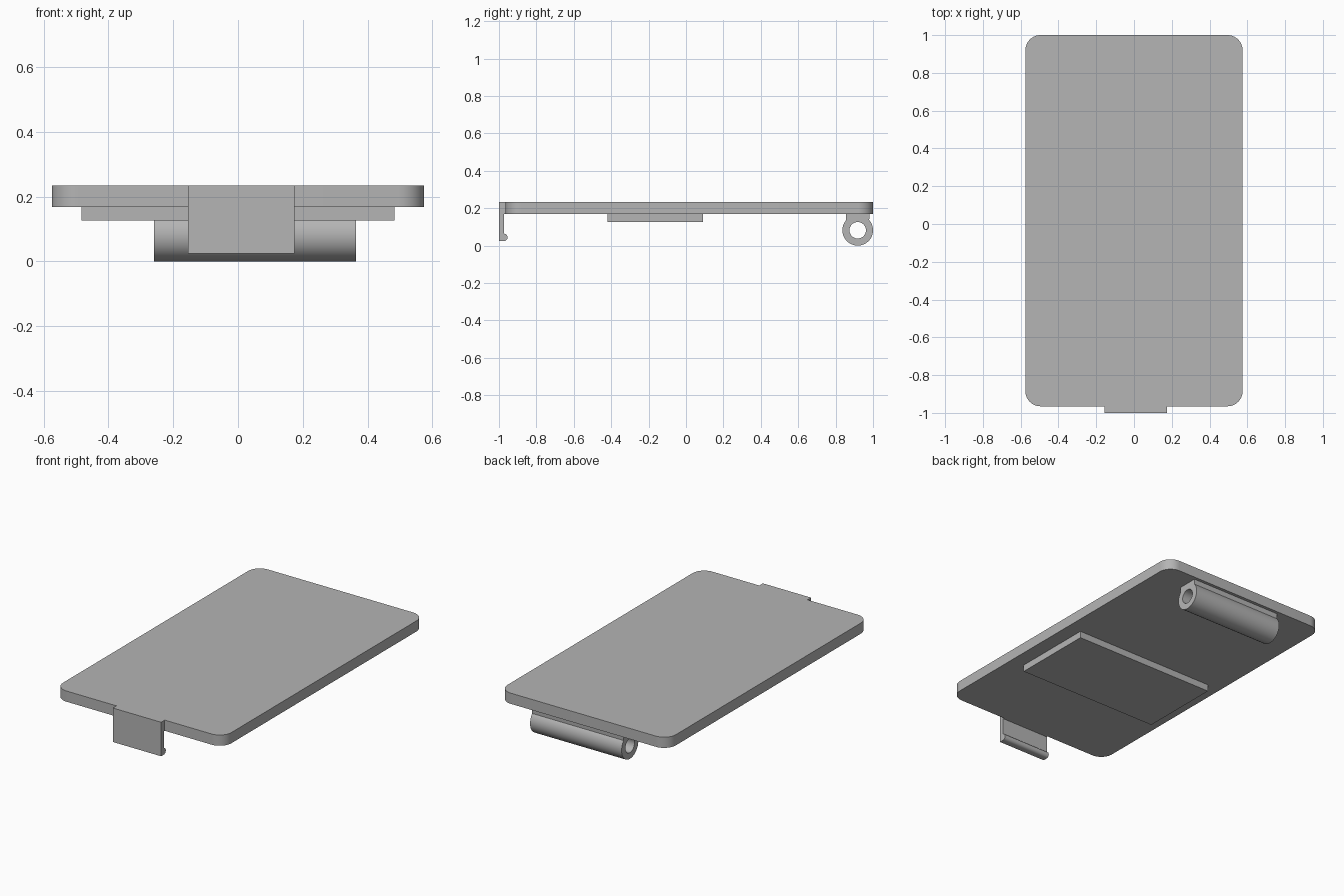
import bpy, bmesh, math
from mathutils import Vector

cube = bpy.data.objects.get("Cube")
if cube:
    bpy.data.objects.remove(cube, do_unlink=True)

grey = bpy.data.materials.new("plain grey")
grey.use_nodes = True
colour = (0.46, 0.46, 0.46, 1)
grey.diffuse_color = colour
grey.node_tree.nodes["Principled BSDF"].inputs["Base Color"].default_value = colour


def finish(name, bm, smooth=False):
    bmesh.ops.recalc_face_normals(bm, faces=bm.faces)
    mesh = bpy.data.meshes.new(name)
    bm.to_mesh(mesh)
    bm.free()
    mesh.materials.append(grey)
    obj = bpy.data.objects.new(name, mesh)
    bpy.context.collection.objects.link(obj)
    if smooth:
        bpy.ops.object.select_all(action='DESELECT')
        obj.select_set(True)
        bpy.context.view_layer.objects.active = obj
        bpy.ops.object.shade_smooth_by_angle(angle=math.radians(35))
    return obj


def extrude(name, points, direction, smooth=False):
    """Extrude a closed outline along a direction."""
    bm = bmesh.new()
    face = bm.faces.new([bm.verts.new(p) for p in points])
    new = bmesh.ops.extrude_face_region(bm, geom=[face])["geom"]
    verts = [v for v in new if isinstance(v, bmesh.types.BMVert)]
    bmesh.ops.translate(bm, verts=verts, vec=Vector(direction))
    return finish(name, bm, smooth)


def box(name, x0, x1, y0, y1, z0, z1):
    return extrude(name, [(x0, y0, z0), (x1, y0, z0), (x1, y1, z0), (x0, y1, z0)],
                   (0, 0, z1 - z0))


def arc(cx, cy, r, start, end, steps):
    angles = [math.radians(start + (end - start) * i / steps) for i in range(steps + 1)]
    return [(cx + r * math.cos(a), cy + r * math.sin(a)) for a in angles]


# Cover plate with rounded corners
W, FRONT, BACK, R = 0.575, -0.965, 1.0, 0.08
UNDER, TOP = 0.168, 0.234
outline = []
for i, (cx, cy) in enumerate([(W - R, BACK - R), (R - W, BACK - R),
                              (R - W, FRONT + R), (W - R, FRONT + R)]):
    outline += arc(cx, cy, R, 90 * i, 90 * i + 90, 12)
extrude("cover_plate", [(x, y, UNDER) for x, y in outline], (0, 0, TOP - UNDER), True)

# Raised pad on the underside
box("underside_pad", -0.483, 0.483, -0.42, 0.092, 0.126, UNDER)

# Front latch with a rounded catch at its lower edge
latch = [(-1.0, TOP), (FRONT, TOP), (FRONT, UNDER), (-0.972, UNDER), (-0.972, 0.064)]
latch += arc(-0.974, 0.044, 0.02, 80, -90, 12) + [(-1.0, 0.024)]
extrude("front_latch", [(-0.155, y, z) for y, z in latch], (0.33, 0, 0), True)

# Hinge tube, a lathe-like sleeve along x
X0, X1, CY, CZ, OUTER, INNER = -0.26, 0.365, 0.918, 0.082, 0.082, 0.044
bm = bmesh.new()
SEGMENTS = 48
rings = []
for x, r in [(X0, OUTER), (X1, OUTER), (X1, INNER), (X0, INNER)]:
    circle = arc(CY, CZ, r, 0, 360, SEGMENTS)[:-1]
    rings.append([bm.verts.new((x, y, z)) for y, z in circle])
for a, b in zip(rings, rings[1:] + rings[:1]):
    for i in range(SEGMENTS):
        j = (i + 1) % SEGMENTS
        bm.faces.new((a[i], a[j], b[j], b[i]))
finish("hinge_tube", bm, True)

# Neck joining the tube to the plate, with its underside hugging the tube
neck = [(CY + 0.063, UNDER), (CY - 0.063, UNDER)] + arc(CY, CZ, OUTER - 0.002, 140, 40, 16)
extrude("hinge_neck", [(X0, y, z) for y, z in neck], (X1 - X0, 0, 0))
